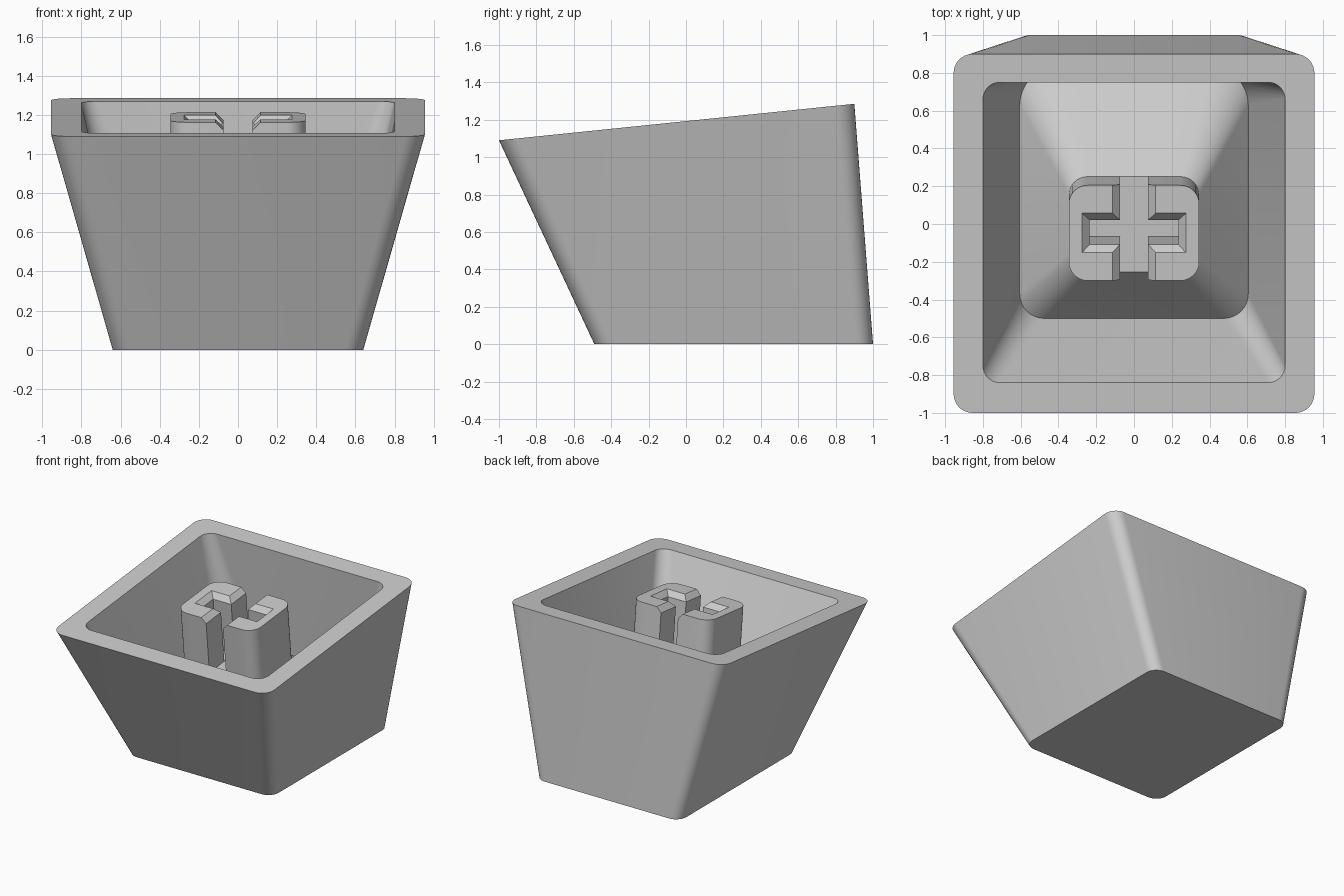
import bpy, math
from mathutils import Vector, Matrix

cube = bpy.data.objects.get("Cube")
if cube:
    bpy.data.objects.remove(cube, do_unlink=True)

grey = bpy.data.materials.new("light grey plastic")
grey.use_nodes = True
COLOUR = (0.6, 0.6, 0.6, 1)
grey.diffuse_color = COLOUR
grey.node_tree.nodes["Principled BSDF"].inputs["Base Color"].default_value = COLOUR

SEGMENTS = 8
SLOPE = 0.1026
TILT = math.atan(SLOPE)
STEM_Y = -0.0475


def rim_z(y):
    return 1.09 + SLOPE * (y + 1)


def corner(cx, cy, r, start):
    """Quarter circle of points, counter-clockwise from a start angle."""
    angles = [math.radians(start + 90 * i / SEGMENTS) for i in range(SEGMENTS + 1)]
    return [(cx + r * math.cos(a), cy + r * math.sin(a)) for a in angles]


def rounded_rect(w, y0, y1, r_front, r_back):
    return (corner(w - r_back, y1 - r_back, r_back, 0)
            + corner(-w + r_back, y1 - r_back, r_back, 90)
            + corner(-w + r_front, y0 + r_front, r_front, 180)
            + corner(w - r_front, y0 + r_front, r_front, 270))


def loft(name, rings):
    """Skin matching rings of points and cap both ends."""
    n = len(rings[0])
    verts = [p for ring in rings for p in ring]
    faces = [list(reversed(range(n))), list(range(len(verts) - n, len(verts)))]
    for k in range(len(rings) - 1):
        for i in range(n):
            j = (i + 1) % n
            faces.append([k * n + i, k * n + j, (k + 1) * n + j, (k + 1) * n + i])
    mesh = bpy.data.meshes.new(name)
    mesh.from_pydata(verts, [], faces)
    mesh.materials.append(grey)
    obj = bpy.data.objects.new(name, mesh)
    bpy.context.collection.objects.link(obj)
    bpy.ops.object.select_all(action="DESELECT")
    obj.select_set(True)
    bpy.context.view_layer.objects.active = obj
    bpy.ops.object.shade_smooth_by_angle(angle=math.radians(25))
    return obj


# Frame of the stem, square to the sloping rim
stem_frame = Matrix.Translation((0, STEM_Y, rim_z(STEM_Y))) @ Matrix.Rotation(TILT, 4, "X")
WIDTH, DEPTH, RADIUS, HEIGHT = 0.345, 0.254, 0.1, 0.45

# Hollow shell: outer wall, rim, inner wall, then a raised floor up to the stem
shell = [
    [(x, y, 0) for x, y in rounded_rect(0.64, -0.49, 1.0, 0.09, 0.09)],
    [(x, y, rim_z(y)) for x, y in rounded_rect(0.955, -1.0, 0.9, 0.1, 0.1)],
    [(x, y, rim_z(y)) for x, y in rounded_rect(0.8, -0.84, 0.75, 0.09, 0.09)],
    [(x, y, 0.4) for x, y in rounded_rect(0.605, -0.5, 0.83, 0.13, 0.2)],
    [stem_frame @ Vector((x, y, -HEIGHT))
     for x, y in rounded_rect(WIDTH, -DEPTH, DEPTH, RADIUS, RADIUS)],
]
loft("cap_shell", shell)


# Stem: two facing C-shaped posts whose slot edges are chamfered at the top
def post_outline(c):
    gap, slot, end = 0.075 + c, 0.065 + c, 0.235 + c
    return ([(gap, -DEPTH)]
            + corner(WIDTH - RADIUS, -DEPTH + RADIUS, RADIUS, 270)
            + corner(WIDTH - RADIUS, DEPTH - RADIUS, RADIUS, 0)
            + [(gap, DEPTH), (gap, slot), (end, slot), (end, -slot), (gap, -slot)])


def post_ring(c, z):
    return [(x, y, z) for x, y in post_outline(c)]


CHAMFER = 0.04
posts = loft("stem_posts", [post_ring(0, -HEIGHT - 0.01),
                            post_ring(0, -CHAMFER),
                            post_ring(CHAMFER, 0)])
posts.matrix_world = stem_frame
mirror = posts.modifiers.new("mirror", "MIRROR")
mirror.use_axis = (True, False, False)
